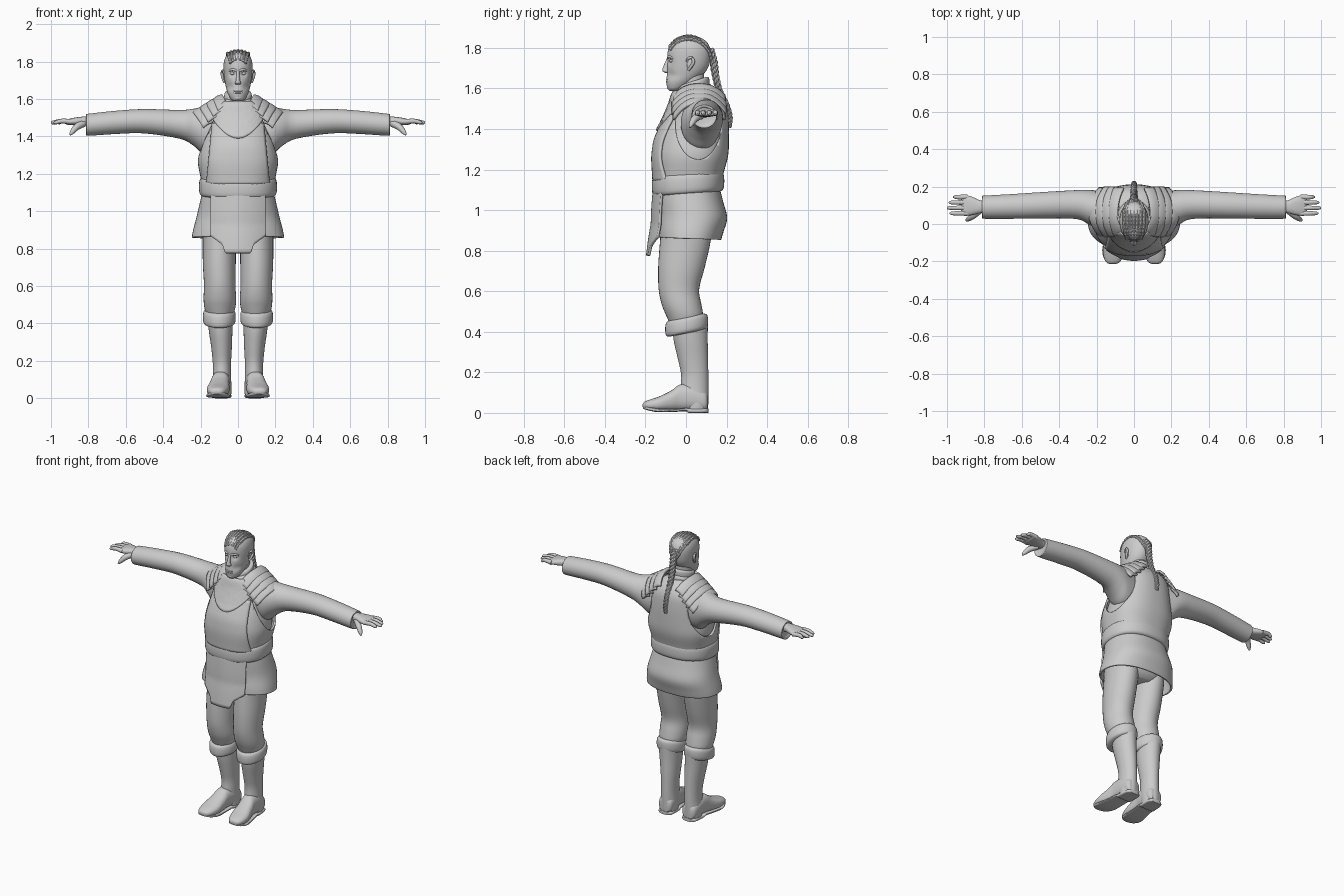
import bpy, bmesh, math
from mathutils import Vector

old = bpy.data.objects.get("Cube")
if old:
    bpy.data.objects.remove(old, do_unlink=True)

grey = bpy.data.materials.new("plain grey")
grey.use_nodes = True
TONE = (0.6, 0.6, 0.6, 1)
grey.diffuse_color = TONE
grey.node_tree.nodes["Principled BSDF"].inputs["Base Color"].default_value = TONE


def finish(name, bm, mirror=False, thick=0, side=-1):
    """Turn a bmesh into a smooth-shaded object, optionally mirrored or thickened."""
    bmesh.ops.recalc_face_normals(bm, faces=bm.faces)
    mesh = bpy.data.meshes.new(name)
    bm.to_mesh(mesh)
    bm.free()
    mesh.materials.append(grey)
    ob = bpy.data.objects.new(name, mesh)
    bpy.context.collection.objects.link(ob)
    bpy.ops.object.select_all(action='DESELECT')
    ob.select_set(True)
    bpy.context.view_layer.objects.active = ob
    bpy.ops.object.shade_smooth_by_angle(angle=math.radians(40))
    if thick:
        mod = ob.modifiers.new("thickness", 'SOLIDIFY')
        mod.thickness, mod.offset = thick, side
    if mirror:
        ob.modifiers.new("mirror", 'MIRROR').use_mirror_merge = False
    return ob


def spline(pts, steps):
    """Catmull-Rom through tuples of any length."""
    pts = [Vector(p) for p in pts]
    ext = [pts[0]] + pts + [pts[-1]]
    out = []
    for a, b, c, d in zip(ext, ext[1:], ext[2:], ext[3:]):
        for k in range(steps):
            t = k / steps
            out.append(b + (c - a) * (t / 2) + (a * 2 - b * 5 + c * 4 - d) * (t * t / 2)
                       + (b * 3 - a - c * 3 + d) * (t ** 3 / 2))
    return out + [pts[-1]]


def skin(bm, loops, cap=True):
    rows = [[bm.verts.new(p) for p in loop] for loop in loops]
    n = len(rows[0])
    for a, b in zip(rows, rows[1:]):
        for i in range(n):
            bm.faces.new((a[i], a[(i + 1) % n], b[(i + 1) % n], b[i]))
    if cap:
        bm.faces.new(rows[0])
        bm.faces.new(rows[-1])


def loft(name, rings, axis="z", power=2, slope=0, steps=4, n=32, cap=True, warp=None, **kw):
    """Rings are (position, centre u, centre v, radius u, radius v) along an axis."""
    loops = []
    for t, cu, cv, ru, rv in spline(rings, steps):
        loop = []
        for i in range(n):
            a = math.tau * i / n
            c, s = math.cos(a), math.sin(a)
            u = cu + ru * math.copysign(abs(c) ** (2 / power), c)
            v = cv + rv * math.copysign(abs(s) ** (2 / power), s)
            p = {"z": (u, v, t + slope * v), "x": (t, u, v), "y": (u, t, v)}[axis]
            loop.append(warp(*p) if warp else p)
        loops.append(loop)
    bm = bmesh.new()
    skin(bm, loops, cap)
    return finish(name, bm, **kw)


def band(name, low, high, cx, cy, rx, ry, slope=0, roll=.02, **kw):
    """A soft padded ring around a limb or the waist."""
    h = high - low
    prof = [(0, -roll), (.08, -.3 * roll), (.3, 0), (.7, 0), (.92, -.3 * roll), (1, -roll)]
    rings = [(low + h * t, cx, cy, rx + d, ry + d) for t, d in prof]
    return loft(name, rings, slope=slope, steps=3, **kw)


def sheet(name, func, nu=24, nv=16, **kw):
    """A grid surface from func(u, v) with u and v in 0..1."""
    bm = bmesh.new()
    g = [[bm.verts.new(func(i / nu, j / nv)) for j in range(nv + 1)] for i in range(nu + 1)]
    for i in range(nu):
        for j in range(nv):
            bm.faces.new((g[i][j], g[i + 1][j], g[i + 1][j + 1], g[i][j + 1]))
    return finish(name, bm, **kw)


def tube(name, pts, radii, steps=5, n=10, **kw):
    """A tapered tube through points."""
    path = spline([(*p, r) for p, r in zip(pts, radii)], steps)
    loops = []
    for i, p in enumerate(path):
        d = (path[min(i + 1, len(path) - 1)] - path[max(i - 1, 0)]).to_3d().normalized()
        up = Vector((0, 1, 0)) if abs(d.y) < .8 else Vector((1, 0, 0))
        a = d.cross(up).normalized()
        b = d.cross(a)
        loops.append([p.to_3d() + p[3] * (a * math.cos(w) + b * math.sin(w))
                      for w in (math.tau * k / n for k in range(n))])
    bm = bmesh.new()
    skin(bm, loops)
    return finish(name, bm, **kw)


def blob(name, loc, size, **kw):
    bm = bmesh.new()
    bmesh.ops.create_uvsphere(bm, u_segments=16, v_segments=10, radius=1)
    bmesh.ops.scale(bm, vec=size, verts=bm.verts)
    bmesh.ops.translate(bm, vec=loc, verts=bm.verts)
    return finish(name, bm, **kw)


# Torso: shirt body, and a sleeveless vest with armholes cut through it
VEST = [(1.1, 0, .01, .185, .16), (1.18, 0, .015, .2, .17), (1.27, 0, .025, .215, .183),
        (1.36, 0, .035, .2, .177), (1.45, 0, .055, .18, .155), (1.52, 0, .065, .165, .135),
        (1.57, 0, .058, .125, .112), (1.6, 0, .045, .075, .08)]
BOX = 2.4
loft("shirt_body", [(t, u, v, a - .02, b - .02) for t, u, v, a, b in VEST], power=BOX)
vest = loft("vest", VEST, power=BOX, n=64, cap=False, thick=.012)
cutter = loft("armhole_cutter", [(x, .06, 1.425, .112, .175) for x in (-.5, .5)], axis="x", n=48, steps=1)
cut = vest.modifiers.new("armholes", 'BOOLEAN')
cut.operation, cut.object, cut.solver = 'DIFFERENCE', cutter, 'EXACT'
dense = bpy.context.evaluated_depsgraph_get()
cut_mesh = bpy.data.meshes.new_from_object(vest.evaluated_get(dense))
vest.modifiers.clear()
vest.data = cut_mesh
bpy.data.objects.remove(cutter, do_unlink=True)

VEST_FINE = spline(VEST, 12)


def vest_front(x, z, gap):
    r = min(VEST_FINE, key=lambda q: abs(q[0] - z))
    k = max(0, 1 - (abs(x) / r[3]) ** BOX) ** (1 / BOX)
    return (x, r[2] - r[4] * k - gap, z)


def lerp(a, b, t):
    return a + (b - a) * t


sheet("chest_panel", lambda u, v: vest_front(lerp(-.155, .155, u) * (1.08 - .2 * v),
      lerp(1.14, 1.47, v), .007), thick=.012, side=0)
sheet("chest_yoke", lambda u, v: vest_front(lerp(-.145, .145, u) * (1 - .5 * v),
      lerp(1.39 + .12 * (2 * u - 1) ** 2, 1.585, v), .014), thick=.012, side=0)
band("belt", 1.08, 1.18, 0, .01, .208, .178, slope=.07, power=2.3, n=48)

# Layered shoulder plates, each arching from chest to back
for i in range(4):
    def plate(u, v, i=i):
        s = 2 * u - 1
        x = .085 + .035 * i + .05 * v - (.03 + .008 * i) * s * s
        z = 1.618 - .022 * i - .028 * v - (.055 + .008 * i) * abs(s) ** 2.5 + .006 * math.sin(math.pi * v)
        return (x, .065 + s * (.125 + .006 * math.sin(i)), z)
    sheet(f"shoulder_plate_{i + 1}", plate, nv=6, thick=.014, side=0, mirror=True)

# Sleeves and hands
loft("sleeve", [(.1, .07, 1.42, .09, .13), (.18, .075, 1.43, .1, .128), (.235, .088, 1.448, .094, .1),
     (.31, .104, 1.464, .077, .077), (.5, .1, 1.481, .07, .065), (.65, .094, 1.475, .066, .062),
     (.79, .09, 1.463, .062, .059), (.812, .09, 1.462, .059, .055), (.806, .09, 1.465, .04, .04)],
     axis="x", mirror=True)
loft("palm", [(.77, .09, 1.48, .03, .026), (.82, .092, 1.482, .034, .024), (.87, .097, 1.48, .05, .021),
     (.91, .1, 1.477, .055, .015), (.925, .1, 1.476, .048, .008)], axis="x", power=2.4, mirror=True)
for i, (name, tip) in enumerate([("index", .985), ("middle", 1), ("ring", .99), ("little", .968)]):
    y = .057 + .029 * i
    tube(name + "_finger", [(.89, y, 1.478), (.94, y, 1.482), (tip - .012, y, 1.474), (tip, y, 1.472)],
         [.014, .0125, .01, .004], mirror=True)
tube("thumb", [(.825, .075, 1.47), (.86, .045, 1.452), (.885, .027, 1.425), (.897, .018, 1.408)],
     [.02, .018, .013, .005], mirror=True)

# Tunic skirt with a stepped front flap
SKIRT = [(1.12, 0, .01, .185, .155), (1.05, 0, .02, .203, .163), (.97, 0, .033, .222, .17),
         (.9, 0, .022, .24, .163), (.86, 0, .016, .247, .157)]
loft("tunic_skirt", SKIRT, power=2.3, n=48, slope=-.04, cap=False, thick=.012)


def flap(u, v):
    x = lerp(-.145, .145, u)
    w = abs(x)
    hem = .775 if w < .068 else .775 + min(1, (w - .068) / .014) * .045 + max(0, w - .082) * .75
    z = lerp(hem, 1.1, v)
    return (x, -.158 - .03 * max(0, (.93 - z) / .15) + 2 * x * x - .01 * math.sin((1.1 - z) * 9), z)


sheet("front_flap", flap, nu=58, thick=.012, side=0)
loft("hips", [(.84, 0, .005, .1, .09), (.88, 0, .005, .175, .125), (1, 0, .02, .19, .14),
     (1.1, 0, .01, .17, .13)], power=2.3)

# Baggy trousers, padded cuffs and boots
loft("trouser_leg", [(.96, .1, .005, .09, .125), (.85, .1, -.003, .089, .125), (.72, .1, -.022, .088, .115),
     (.61, .098, -.035, .084, .1), (.535, .097, -.022, .087, .098), (.485, .097, -.008, .083, .092),
     (.44, .097, 0, .07, .08)], mirror=True)
band("boot_cuff", .392, .472, .1, .003, .087, .105, slope=.2, mirror=True)
loft("boot_shaft", [(.45, .097, .02, .068, .088), (.36, .093, .023, .063, .084), (.27, .088, .034, .055, .075),
     (.19, .086, .043, .049, .067), (.12, .086, .043, .049, .068), (.05, .087, .05, .052, .06),
     (.01, .087, .05, .05, .058)], mirror=True)
loft("boot_foot", [(.106, .086, .055, .035, .04), (.09, .087, .06, .048, .052), (.03, .09, .075, .052, .066),
     (-.03, .095, .075, .05, .065), (-.07, .1, .06, .054, .052), (-.13, .107, .045, .06, .037),
     (-.18, .111, .039, .05, .026), (-.206, .113, .037, .034, .017), (-.214, .113, .036, .015, .007)],
     axis="y", power=2.4, mirror=True)
loft("boot_sole", [(.11, .086, .011, .03, .011), (.09, .087, .011, .05, .011), (.015, .09, .011, .054, .011),
     (.0, .092, .016, .054, .008), (-.07, .1, .012, .057, .008), (-.14, .108, .013, .062, .009),
     (-.19, .112, .022, .046, .009), (-.212, .113, .028, .018, .006)], axis="y", power=4, mirror=True)

# Neck and collar
loft("neck", [(1.52, 0, .045, .06, .07), (1.6, 0, .03, .054, .062), (1.7, 0, .025, .052, .065)])
band("collar_lower", 1.535, 1.59, 0, .035, .088, .092, slope=.3, roll=.025)
band("collar_upper", 1.57, 1.625, 0, .035, .074, .08, slope=.32, roll=.014)


# Head with sunken eye sockets and hollowed cheeks
def face_shape(x, y, z):
    if y < 0:
        for sx, sz, width, depth in ((.03, 1.736, .016, .014), (.045, 1.665, .02, .008)):
            y += depth * math.exp(-((abs(x) - sx) ** 2 + (z - sz) ** 2) / width ** 2)
    return (x, y, z)


loft("head", [(1.588, 0, -.06, .018, .02), (1.598, 0, -.052, .037, .038), (1.63, 0, -.03, .055, .067),
     (1.67, 0, -.004, .066, .09), (1.71, 0, .01, .073, .102), (1.76, 0, .015, .077, .107),
     (1.8, 0, .016, .075, .102), (1.832, 0, .016, .062, .084), (1.85, 0, .016, .038, .053),
     (1.856, 0, .016, .01, .014)], n=64, steps=6, power=2.1, warp=face_shape)
loft("nose", [(1.752, 0, -.083, .008, .01), (1.72, 0, -.093, .009, .014), (1.697, 0, -.1, .012, .016),
     (1.685, 0, -.099, .017, .016), (1.677, 0, -.092, .011, .01)], n=16)
blob("eye", (.03, -.071, 1.736), (.013, .012, .008), mirror=True)
tube("brow", [(.01, -.088, 1.752), (.03, -.083, 1.757), (.052, -.062, 1.749)], [.006, .007, .004], mirror=True)
for name, z, deep in (("upper_lip", 1.643, .008), ("lower_lip", 1.633, .009)):
    blob(name, (0, -.09, z), (.024, deep, .005))
blob("chin", (0, -.081, 1.607), (.022, .014, .014))
tube("ear_rim", [(.072, .012, 1.69), (.079, .022, 1.705), (.085, .037, 1.73), (.083, .028, 1.75),
     (.077, .008, 1.745), (.073, .006, 1.72)], [.007, .007, .008, .007, .006, .004], mirror=True)
blob("ear_bowl", (.073, .02, 1.722), (.007, .016, .028), mirror=True)

# Cornrows over the crown, gathered into one long braid
for i in range(-3, 4):
    x = i * .016
    drop = 6 * x * x
    arc = [(x * .8, -.08, 1.805), (x, -.045, 1.841), (x * 1.15, .015, 1.857), (x * 1.1, .075, 1.837),
           (x * .7, .115, 1.79), (x * .2, .128, 1.745)]
    fine = spline([(px, py, pz - drop) for px, py, pz in arc], 6)
    tube(f"cornrow_{i + 4}", fine, [.0075 + .0025 * (k % 2) for k in range(len(fine))], steps=2, n=8)
BRAID = spline([(0, .118, 1.79), (0, .136, 1.73), (0, .146, 1.66), (0, .165, 1.59), (0, .2, 1.52),
                (0, .217, 1.46), (0, .215, 1.41)], 10)
for s in range(3):
    strand = []
    for k, p in enumerate(BRAID):
        a = k * .62 + math.tau * s / 3
        r = .011 * (1 - .5 * k / len(BRAID))
        strand.append((p.x + 1.2 * r * math.sin(a), p.y + r * math.cos(a), p.z))
    tube(f"braid_strand_{s + 1}", strand, [.012 - .006 * k / len(BRAID) for k in range(len(BRAID))], steps=2, n=8)
